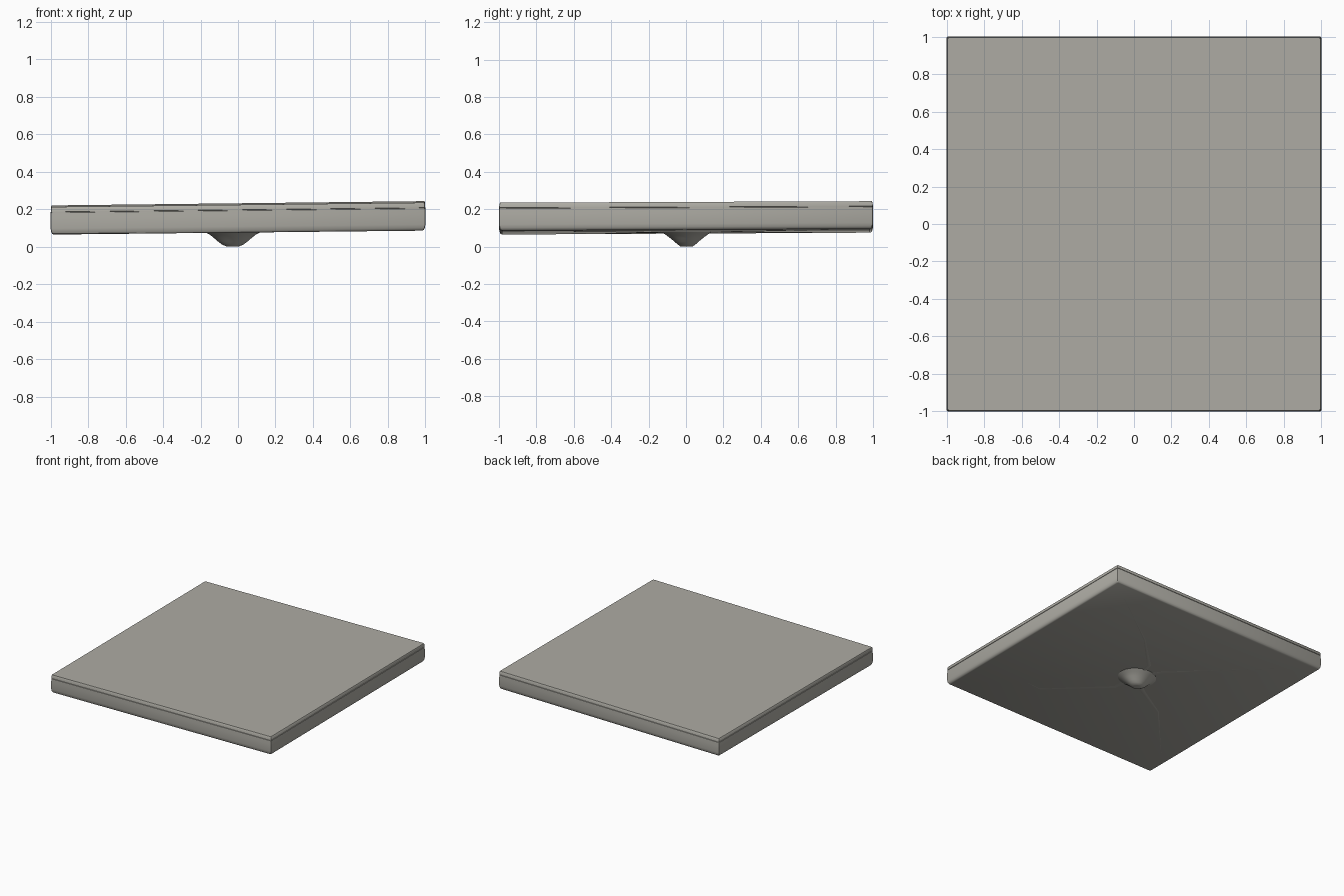
import bpy, bmesh, math

if "Cube" in bpy.data.objects:
    bpy.data.objects.remove(bpy.data.objects["Cube"])

stone = bpy.data.materials.new("warm_grey")
stone.diffuse_color = (0.42, 0.41, 0.37, 1)
stone.use_nodes = True
stone.node_tree.nodes["Principled BSDF"].inputs["Base Color"].default_value = stone.diffuse_color


def top_z(x, y):
    return 0.2275 + 0.0115 * x + 0.004 * y


def bottom_z(x, y):
    return 0.080 + 0.0105 * x + 0.005 * y


def finish(name, bm, angle):
    bmesh.ops.recalc_face_normals(bm, faces=bm.faces)
    me = bpy.data.meshes.new(name)
    bm.to_mesh(me)
    bm.free()
    me.materials.append(stone)
    ob = bpy.data.objects.new(name, me)
    bpy.context.collection.objects.link(ob)
    bpy.ops.object.select_all(action='DESELECT')
    ob.select_set(True)
    bpy.context.view_layer.objects.active = ob
    bpy.ops.object.shade_smooth_by_angle(angle=math.radians(angle))
    return ob


def loft(bm, rings):
    for a, b in zip(rings, rings[1:]):
        n = len(a)
        for i in range(n):
            bm.faces.new((a[i], a[(i + 1) % n], b[(i + 1) % n], b[i]))
    bm.faces.new(rings[0])
    bm.faces.new(rings[-1])


def rounded_square(half, r=0.008):
    pts = []
    for k in range(4):
        c = math.radians(45 + 90 * k)
        cx = math.copysign(half - r, math.cos(c))
        cy = math.copysign(half - r, math.sin(c))
        for j in (-45, 0, 45):
            a = c + math.radians(j)
            pts.append((cx + r * math.cos(a), cy + r * math.sin(a)))
    return pts


# Slightly tilted slab: (inset, height fraction), with a fine seam near the top
profile = [(0.016, 0), (0.008, 0.03), (0.003, 0.1), (0, 0.22), (0, 0.6),
           (0.001, 0.79), (0.004, 0.80), (0.004, 0.81), (0.001, 0.82),
           (0.002, 0.95), (0.006, 1.0)]
bm = bmesh.new()
rings = []
for inset, t in profile:
    ring = []
    for x, y in rounded_square(1 - inset):
        lo, hi = bottom_z(x, y), top_z(x, y)
        ring.append(bm.verts.new((x, y, lo + t * (hi - lo))))
    rings.append(ring)
loft(bm, rings)
finish("slab", bm, 35)

# Flared rounded nub underneath: (half width x, half width y, z)
nub = [(0.17, 0.15, 0.092), (0.145, 0.13, 0.076), (0.125, 0.115, 0.066),
       (0.10, 0.088, 0.046), (0.078, 0.065, 0.027), (0.058, 0.048, 0.012),
       (0.036, 0.034, 0.002), (0.02, 0.02, 0)]
bm = bmesh.new()
rings = []
for rx, ry, z in nub:
    ring = []
    for i in range(40):
        a = math.tau * i / 40
        ring.append(bm.verts.new((-0.028 + rx * math.cos(a),
                                  0.003 + ry * math.sin(a), z)))
    rings.append(ring)
loft(bm, rings)
finish("bottom_nub", bm, 40)

# Faint creases running from the nub toward the corners
paths = [
    [(0, 0.1), (0.02, 0.2), (0.29, 0.47), (0.8, 0.84)],
    [(-0.06, 0.08), (-0.12, 0.18), (-0.38, 0.44), (-0.76, 0.81)],
    [(-0.12, -0.08), (-0.22, -0.14), (-0.47, -0.28), (-0.88, -0.73)],
    [(0, -0.1), (0.01, -0.21), (0.42, -0.6), (0.55, -0.59)],
]
for k, path in enumerate(paths):
    bm = bmesh.new()
    rings = []
    for i, (x, y) in enumerate(path):
        x0, y0 = path[max(i - 1, 0)]
        x1, y1 = path[min(i + 1, 3)]
        length = math.hypot(x1 - x0, y1 - y0)
        w = (0.03, 0.022, 0.014, 0.004)[i]
        nx, ny = -(y1 - y0) / length * w, (x1 - x0) / length * w
        h = (0.006, 0.004, 0.002, 0.0005)[i]
        z = bottom_z(x, y)
        rings.append([bm.verts.new(p) for p in (
            (x + nx, y + ny, z + 0.002), (x, y, z - h),
            (x - nx, y - ny, z + 0.002))])
    loft(bm, rings)
    finish(f"underside_crease_{k + 1}", bm, 60)
